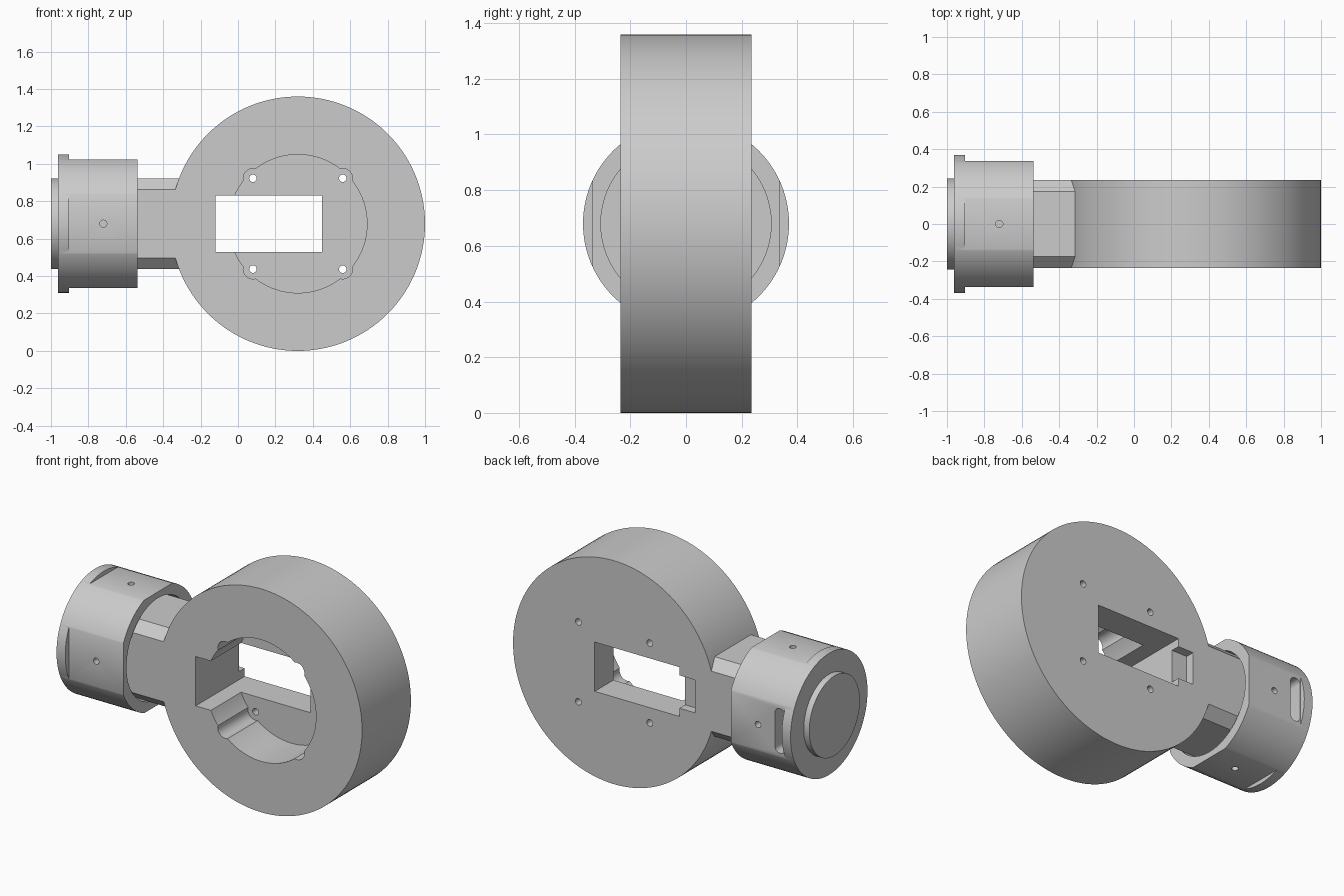
import bpy, bmesh, math
from mathutils import Matrix

old = bpy.data.objects.get("Cube")
if old:
    bpy.data.objects.remove(old, do_unlink=True)

grey = bpy.data.materials.new("light_grey")
grey.use_nodes = True
grey.diffuse_color = (0.6, 0.6, 0.6, 1)
grey.node_tree.nodes["Principled BSDF"].inputs["Base Color"].default_value = (0.6, 0.6, 0.6, 1)

CZ = 0.68            # height of the shared axis
DX = 0.32            # centre of the round housing
HALF = 0.235         # half depth of housing and neck


def finish(bm, name):
    bmesh.ops.recalc_face_normals(bm, faces=bm.faces)
    mesh = bpy.data.meshes.new(name)
    bm.to_mesh(mesh)
    bm.free()
    mesh.materials.append(grey)
    ob = bpy.data.objects.new(name, mesh)
    bpy.context.collection.objects.link(ob)
    return ob


def box(name, x, y, z, round_y=0):
    """Box between bounds, optionally with rounded edges along y."""
    bm = bmesh.new()
    bmesh.ops.create_cube(bm, size=1)
    for v in bm.verts:
        for i, (a, b) in enumerate((x, y, z)):
            v.co[i] = a if v.co[i] < 0 else b
    if round_y:
        edges = [e for e in bm.edges
                 if abs(e.verts[0].co.y - e.verts[1].co.y) > 0.01]
        bmesh.ops.bevel(bm, geom=edges, offset=round_y, segments=6,
                        profile=0.5, affect='EDGES')
    return finish(bm, name)


def cyl(name, axis, radius, lo, hi, a, b, segs=32):
    """Cylinder from lo to hi along an axis; a, b are the other two coordinates."""
    bm = bmesh.new()
    bmesh.ops.create_cone(bm, cap_ends=True, segments=segs, radius1=radius,
                          radius2=radius, depth=hi - lo)
    mid = (lo + hi) / 2
    rot = {'X': Matrix.Rotation(math.pi / 2, 4, 'Y'),
           'Y': Matrix.Rotation(math.pi / 2, 4, 'X'),
           'Z': Matrix.Identity(4)}[axis]
    pos = {'X': (mid, a, b), 'Y': (a, mid, b), 'Z': (a, b, mid)}[axis]
    bm.transform(Matrix.Translation(pos) @ rot)
    return finish(bm, name)


def boolean(target, tools, operation='DIFFERENCE'):
    for tool in tools:
        tool.hide_render = True
        mod = target.modifiers.new("bool", 'BOOLEAN')
        mod.operation = operation
        mod.solver = 'EXACT'
        mod.object = tool
        bpy.context.view_layer.objects.active = target
        bpy.ops.object.modifier_apply(modifier=mod.name)
        bpy.data.objects.remove(tool, do_unlink=True)


# Round housing joined with the chamfered neck
housing = cyl("round_housing", 'Y', 0.68, -HALF, HALF, DX, CZ, 128)
bm = bmesh.new()
h, c = 0.243, 0.06
section = [(s * y, CZ + t * z) for s, t, flip in
           ((1, 1, 0), (-1, 1, 1), (-1, -1, 0), (1, -1, 1))
           for y, z in (((HALF, h - c), (HALF - c, h)) if not flip
                        else ((HALF - c, h), (HALF, h - c)))]
face = bm.faces.new([bm.verts.new((-0.75, y, z)) for y, z in section])
ext = bmesh.ops.extrude_face_region(bm, geom=[face])
bmesh.ops.translate(bm, vec=(0.49, 0, 0),
                    verts=[g for g in ext["geom"] if isinstance(g, bmesh.types.BMVert)])
boolean(housing, [finish(bm, "neck")], 'UNION')

# Front recess with four screw ears, window and rear notch
FLOOR = 0.055
cuts = [cyl("recess", 'Y', 0.37, -0.4, FLOOR, DX, CZ, 96)]
for sx in (-1, 1):
    for sz in (-1, 1):
        x, z = DX + sx * 0.24, CZ + sz * 0.243
        cuts.append(cyl("ear", 'Y', 0.052, -0.4, FLOOR, x, z))
        cuts.append(cyl("screw_hole", 'Y', 0.02, -0.3, 0.4, x, z, 24))
cuts.append(box("window", (-0.12, 0.45), (-0.4, 0.4), (0.53, 0.83)))
cuts.append(box("notch", (-0.225, -0.05), (0.18, 0.4), (0.58, 0.78)))
boolean(housing, cuts)

# Hub with a full round flange and four flats
hub = cyl("hub", 'X', 0.37, -0.963, -0.537, 0, CZ, 96)
FY, FZ, X0, X1 = 0.336, 0.344, -0.904, -0.4
cuts = []
for s in (-1, 1):
    ys, zs = sorted((s * FY, s * 0.6)), sorted((CZ + s * FZ, CZ + s * 0.6))
    cuts.append(box("side_flat", (X0, X1), ys, (0, 1.4)))
    cuts.append(box("top_flat", (X0, X1), (-0.7, 0.7), zs))
    # Blind pin holes in the flats
    lo, hi = sorted((s * 0.27, s * 0.5))
    cuts.append(cyl("pin_hole", 'Y', 0.019, lo, hi, -0.72, CZ, 24))
    cuts.append(cyl("pin_hole", 'Z', 0.019, CZ + lo, CZ + hi, -0.72, 0, 24))
# Bore around the neck and rear cable slot
cuts.append(cyl("bore", 'X', 0.306, -0.63, -0.4, 0, CZ, 64))
cuts.append(box("cable_slot", (-0.902, -0.835), (0.22, 0.5),
                (CZ - 0.135, CZ + 0.135), 0.03))
boolean(hub, cuts)

# End plate with a ring of eight holes
plate = cyl("end_plate", 'X', 0.243, -1.0, -0.95, 0, CZ, 64)
cuts = []
for i in range(8):
    a = i * math.pi / 4
    cuts.append(cyl("plate_hole", 'X', 0.017, -1.1, -0.966,
                    0.175 * math.cos(a), CZ + 0.175 * math.sin(a), 20))
boolean(plate, cuts)

# Smooth the round walls and keep the edges sharp
for ob in (housing, hub, plate):
    bpy.ops.object.select_all(action='DESELECT')
    ob.select_set(True)
    bpy.context.view_layer.objects.active = ob
    bpy.ops.object.shade_smooth_by_angle(angle=math.radians(25))
